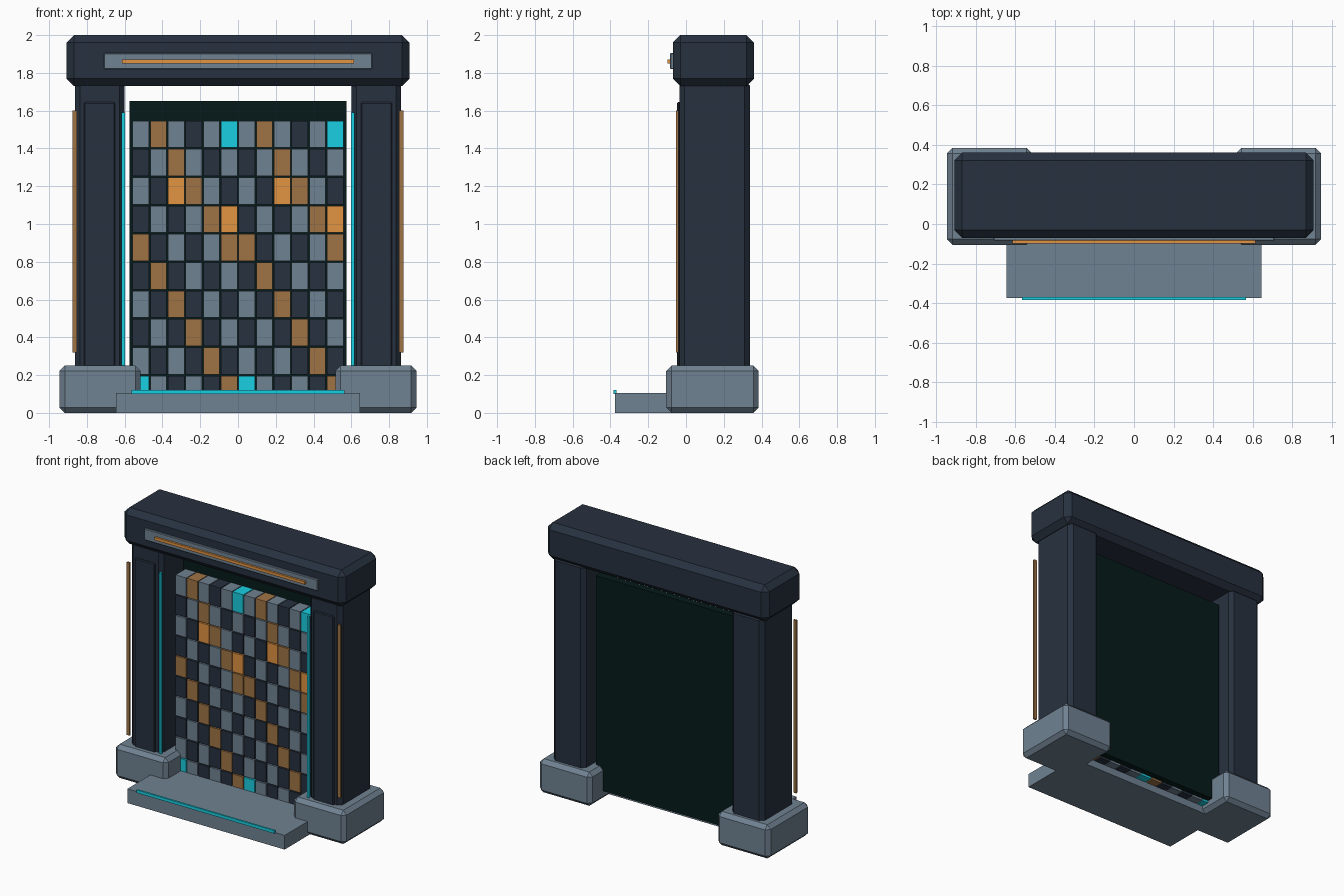
import bpy, bmesh
from mathutils import Vector

if "Cube" in bpy.data.objects:
    bpy.data.objects.remove(bpy.data.objects["Cube"])


def lin(v):
    v /= 255
    return v / 12.92 if v <= 0.04045 else ((v + 0.055) / 1.055) ** 2.4


def material(name, r, g, b):
    m = bpy.data.materials.new(name)
    m.diffuse_color = (lin(r), lin(g), lin(b), 1)
    m.use_nodes = True
    m.node_tree.nodes["Principled BSDF"].inputs["Base Color"].default_value = m.diffuse_color
    return m


charcoal = material("charcoal", 39, 49, 63)
slate = material("slate_grey", 112, 130, 146)
bronze = material("bronze", 160, 116, 69)
amber = material("amber", 226, 147, 66)
cyan = material("cyan", 25, 207, 226)
backing = material("dark_green", 6, 26, 26)


def box(name, x, y, z, mat, bevel=0.0):
    """Box from min/max ranges, with an optional chamfer."""
    bm = bmesh.new()
    bmesh.ops.create_cube(bm, size=1)
    lo, hi = Vector((x[0], y[0], z[0])), Vector((x[1], y[1], z[1]))
    for v in bm.verts:
        v.co = Vector(lo[i] + (v.co[i] + 0.5) * (hi[i] - lo[i]) for i in range(3))
    me = bpy.data.meshes.new(name)
    bm.to_mesh(me)
    bm.free()
    me.materials.append(mat)
    ob = bpy.data.objects.new(name, me)
    bpy.context.collection.objects.link(ob)
    if bevel:
        mod = ob.modifiers.new("chamfer", 'BEVEL')
        mod.width = bevel
        mod.segments = 1
    return ob


def pair(name, x, y, z, mat, bevel=0.0):
    """The same box on the left and right sides."""
    box("right_" + name, x, y, z, mat, bevel)
    box("left_" + name, (-x[1], -x[0]), y, z, mat, bevel)


# Gate frame
pair("base", (0.515, 0.945), (-0.105, 0.385), (0, 0.25), slate, 0.028)
pair("column", (0.60, 0.864), (-0.035, 0.338), (0.2, 1.76), charcoal, 0.028)
pair("column_panel", (0.65, 0.815), (-0.048, -0.03), (0.22, 1.645), charcoal, 0.006)
box("lintel", (-0.908, 0.908), (-0.07, 0.36), (1.73, 2.0), charcoal, 0.04)

# Trim strips and lintel plaque
pair("outer_strip", (0.852, 0.876), (-0.053, -0.039), (0.32, 1.6), bronze)
pair("inner_strip", (0.597, 0.616), (-0.047, -0.03), (0.24, 1.59), cyan)
box("lintel_plaque", (-0.71, 0.71), (-0.084, -0.06), (1.82, 1.905), slate, 0.004)
box("lintel_rod", (-0.615, 0.615), (-0.098, -0.082), (1.85, 1.871), amber)

# Threshold step with lit edge
box("step", (-0.645, 0.645), (-0.375, 0.13), (0, 0.105), slate)
box("step_edge", (-0.565, 0.565), (-0.383, -0.369), (0.1, 0.122), cyan)

# Tiled door
box("door_backing", (-0.575, 0.575), (0.18, 0.235), (0.07, 1.65), backing)
# Each row repeats twice across the door, top row first
rows = ["GBGDGC", "DGBGDG", "GDABGD", "DGDGBA", "BDGDGB",
        "DBDGDG", "GDBDGD", "DGDBDG", "GDGDBD", "CGDGDB"]
colours = {"G": slate, "D": charcoal, "B": bronze, "A": amber, "C": cyan}
for r, row in enumerate(rows):
    for c, key in enumerate(row * 2):
        cx, cz = (c - 5.5) * 0.0935, 1.475 - r * 0.15
        box(f"tile_{r}_{c}", (cx - 0.0435, cx + 0.0435), (0.065, 0.19),
            (cz - 0.071, cz + 0.071), colours[key])
